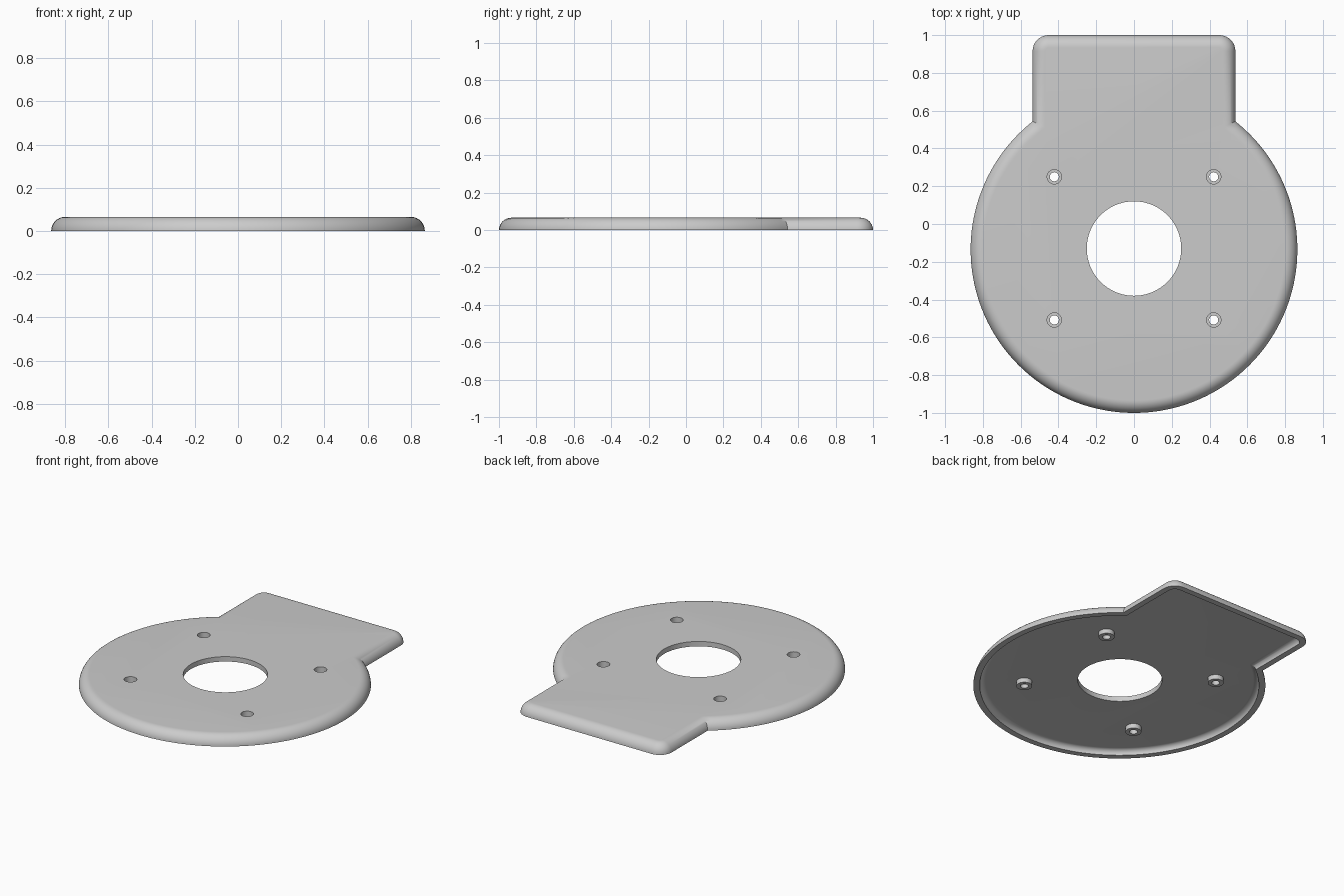
import bpy, bmesh, math
from math import sin, cos, pi

if "Cube" in bpy.data.objects:
    bpy.data.objects.remove(bpy.data.objects["Cube"])

CY = -0.135          # disc centre
RADIUS = 0.865       # disc radius
HALF_TAB = 0.537     # half width of the tab
TAB_END = 1.0
CORNER = 0.085       # plan radius of the tab corners
HEIGHT = 0.066
CEILING = 0.034      # underside of the top plate
WALL = 0.038

grey = bpy.data.materials.new("light grey")
grey.use_nodes = True
grey.diffuse_color = (0.6, 0.6, 0.6, 1)
grey.node_tree.nodes["Principled BSDF"].inputs["Base Color"].default_value = (0.6, 0.6, 0.6, 1)


def outline(inset):
    """Disc joined with a round-cornered tab, moved inwards by inset."""
    r, w = RADIUS - inset, HALF_TAB - inset
    c = max(CORNER - inset, 0.008)
    a = math.acos(w / r)
    sweep = pi + 2 * a
    pts = [(r * cos(pi - a + sweep * i / 120), CY + r * sin(pi - a + sweep * i / 120))
           for i in range(121)]
    for side, start in ((1, 0), (-1, pi / 2)):
        for i in range(9):
            t = start + pi / 2 * i / 8
            pts.append((side * (w - c) + c * cos(t), TAB_END - inset - c + c * sin(t)))
    return pts


def cylinder(name, x, y, radius, z0, z1, sides):
    bpy.ops.mesh.primitive_cylinder_add(vertices=sides, radius=radius, depth=z1 - z0,
                                        location=(x, y, (z0 + z1) / 2))
    obj = bpy.context.object
    obj.name = name
    obj.data.materials.append(grey)
    return obj


def combine(target, tool, operation):
    mod = target.modifiers.new("combine", 'BOOLEAN')
    mod.operation, mod.solver, mod.object = operation, 'EXACT', tool
    bpy.context.view_layer.objects.active = target
    bpy.ops.object.modifier_apply(modifier=mod.name)
    bpy.data.objects.remove(tool)


# Hollow shell: rounded inner wall, bottom rim, rounded outer wall
STEPS = 10
inner_r = CEILING
levels = []
for i in range(STEPS + 1):
    t = pi / 2 * (1 - i / STEPS)
    levels.append((WALL + inner_r * (1 - cos(t)), CEILING * sin(t)))
for i in range(STEPS + 1):
    t = pi / 2 * i / STEPS
    levels.append((HEIGHT * (1 - cos(t)), HEIGHT * sin(t)))

bm = bmesh.new()
rings = [[bm.verts.new((x, y, z)) for x, y in outline(d)] for d, z in levels]
for low, high in zip(rings, rings[1:]):
    for i in range(len(low)):
        j = (i + 1) % len(low)
        bm.faces.new((low[i], low[j], high[j], high[i]))
bm.faces.new(rings[0])
bm.faces.new(rings[-1])
bmesh.ops.recalc_face_normals(bm, faces=bm.faces)
mesh = bpy.data.meshes.new("cover_plate")
bm.to_mesh(mesh)
bm.free()
plate = bpy.data.objects.new("cover_plate", mesh)
bpy.context.collection.objects.link(plate)
mesh.materials.append(grey)

# Screw bosses with counterbored holes
for x in (-0.422, 0.422):
    for y in (-0.508, 0.25):
        combine(plate, cylinder("boss", x, y, 0.047, 0.004, 0.05, 40), 'UNION')
        combine(plate, cylinder("screw_hole", x, y, 0.024, -0.1, 0.2, 32), 'DIFFERENCE')
        combine(plate, cylinder("counterbore", x, y, 0.038, 0.03, 0.2, 32), 'DIFFERENCE')

# Central opening
combine(plate, cylinder("centre_hole", 0, -0.13, 0.25, -0.1, 0.2, 96), 'DIFFERENCE')

bpy.ops.object.select_all(action='DESELECT')
plate.select_set(True)
bpy.context.view_layer.objects.active = plate
bpy.ops.object.shade_smooth_by_angle(angle=math.radians(30))
